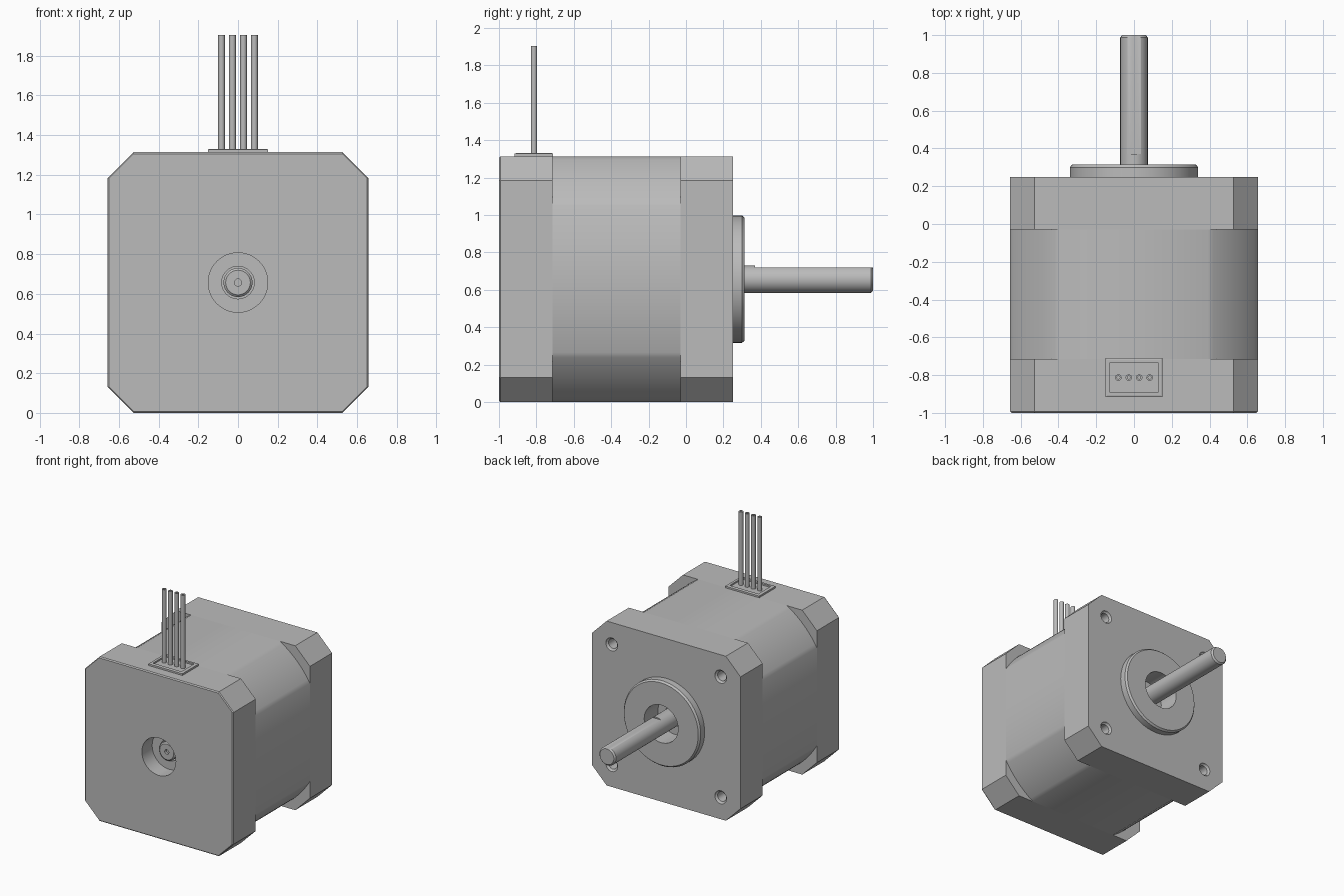
import bpy, bmesh, math
from mathutils import Matrix, Vector

if "Cube" in bpy.data.objects:
    bpy.data.objects.remove(bpy.data.objects["Cube"])

H = 0.657          # half width of the square housing
CZ = H             # height of the shaft axis

metal = bpy.data.materials.new("grey metal")
metal.use_nodes = True
GREY = (0.5, 0.5, 0.5, 1)
metal.diffuse_color = GREY
metal.node_tree.nodes["Principled BSDF"].inputs["Base Color"].default_value = GREY


def make(name, bm, smooth=True):
    bmesh.ops.recalc_face_normals(bm, faces=bm.faces)
    mesh = bpy.data.meshes.new(name)
    bm.to_mesh(mesh)
    bm.free()
    ob = bpy.data.objects.new(name, mesh)
    mesh.materials.append(metal)
    bpy.context.collection.objects.link(ob)
    if smooth:
        shade(ob)
    return ob


def shade(ob):
    bpy.ops.object.select_all(action='DESELECT')
    ob.select_set(True)
    bpy.context.view_layer.objects.active = ob
    bpy.ops.object.shade_smooth_by_angle(angle=math.radians(32))


def loft(name, rings, smooth=True):
    """Skin a list of equal point rings and close both ends."""
    bm = bmesh.new()
    loops = [[bm.verts.new(p) for p in ring] for ring in rings]
    for a, b in zip(loops, loops[1:]):
        for i in range(len(a)):
            j = (i + 1) % len(a)
            bm.faces.new((a[i], a[j], b[j], b[i]))
    bm.faces.new(loops[0])
    bm.faces.new(loops[-1])
    return make(name, bm, smooth)


def circle(r, y, x=0, z=CZ, n=48):
    return [Vector((x + r * math.cos(2 * math.pi * i / n), y,
                    z + r * math.sin(2 * math.pi * i / n))) for i in range(n)]


def lathe(name, profile, x=0, z=CZ, n=48):
    return loft(name, [circle(r, y, x, z, n) for r, y in profile])


def cut(ob, cutter):
    mod = ob.modifiers.new("cut", 'BOOLEAN')
    mod.operation, mod.solver, mod.object = 'DIFFERENCE', 'EXACT', cutter
    bpy.context.view_layer.objects.active = ob
    bpy.ops.object.modifier_apply(modifier=mod.name)
    bpy.data.objects.remove(cutter)
    shade(ob)


def octagon(y, inset=0.0):
    h, c = H - inset, H - 0.13
    pts = [(h, -c), (h, c), (c, h), (-c, h), (-h, c), (-h, -c), (-c, -h), (c, -h)]
    return [Vector((px, y, CZ + pz)) for px, pz in pts]


# End caps with chamfered corners
front_cap = loft("front_cap", [octagon(-1, 0.008), octagon(-0.992), octagon(-0.715)])
rear_cap = loft("rear_cap", [octagon(-0.03), octagon(0.25)])

# Middle stack: square whose corners are trimmed by a circle about the axis
R = 0.765
a0 = math.acos(H / R)
section = []
for k in range(4):
    for i in range(13):
        a = k * math.pi / 2 + a0 + (math.pi / 2 - 2 * a0) * i / 12
        section.append((R * math.cos(a), R * math.sin(a)))
loft("middle_stack", [[Vector((px, y, CZ + pz)) for px, pz in section]
                      for y in (-0.715, -0.03)])

# Front recess with a bearing bore
cut(front_cap, lathe("recess_cutter", [(0.15, -1.1), (0.15, -0.87), (0.082, -0.87), (0.082, -0.8)]))

# Raised pilot ring on the shaft side, bored through into the cap
pilot_ring = lathe("pilot_ring", [(0.34, 0.245), (0.34, 0.3), (0.328, 0.314)], n=64)
bore = [(0.15, 0.4), (0.15, 0.14), (0.085, 0.14), (0.085, 0.08)]
for part in (rear_cap, pilot_ring):
    cut(part, lathe("bore_cutter", bore))

# Countersunk mounting holes
for sx in (-1, 1):
    for sz in (-1, 1):
        cut(rear_cap, lathe("screw_cutter", [(0.057, 0.26), (0.047, 0.24), (0.038, 0.235), (0.038, 0.1)],
                            x=sx * 0.482, z=CZ + sz * 0.482, n=24))

# Shaft with a flat along the top and a centre mark at the front end
profile = [(0.018, -0.88), (0.018, -0.9), (0.062, -0.9), (0.073, -0.89),
           (0.073, 0.37), (0.073, 0.3701), (0.073, 0.988), (0.062, 1.0)]
rings = [circle(r, y) for r, y in profile]
for ring in rings[5:]:
    for p in ring:
        p.z = min(p.z, CZ + 0.063)
loft("shaft", rings)


# Connector plate: a frame around a shallow pocket
def rect(hx, hy, z):
    return [Vector((sx * hx, -0.813 + sy * hy, z))
            for sx, sy in ((-1, -1), (1, -1), (1, 1), (-1, 1))]


loft("connector_plate", [rect(0.15, 0.103, 1.305), rect(0.15, 0.103, 1.328), rect(0.142, 0.095, 1.331),
                         rect(0.126, 0.08, 1.331), rect(0.126, 0.08, 1.319)], smooth=False)

# Four upright wires with a dimple in each end
for i in range(4):
    wire = lathe("wire_%d" % (i + 1), [(0.017, 1.31), (0.017, 1.905), (0.008, 1.905), (0.008, 1.89)],
                 z=0, n=20)
    wire.data.transform(Matrix.Translation((-0.083 + i * 0.0553, -0.813, 0)) @ Matrix.Rotation(math.pi / 2, 4, 'X'))
